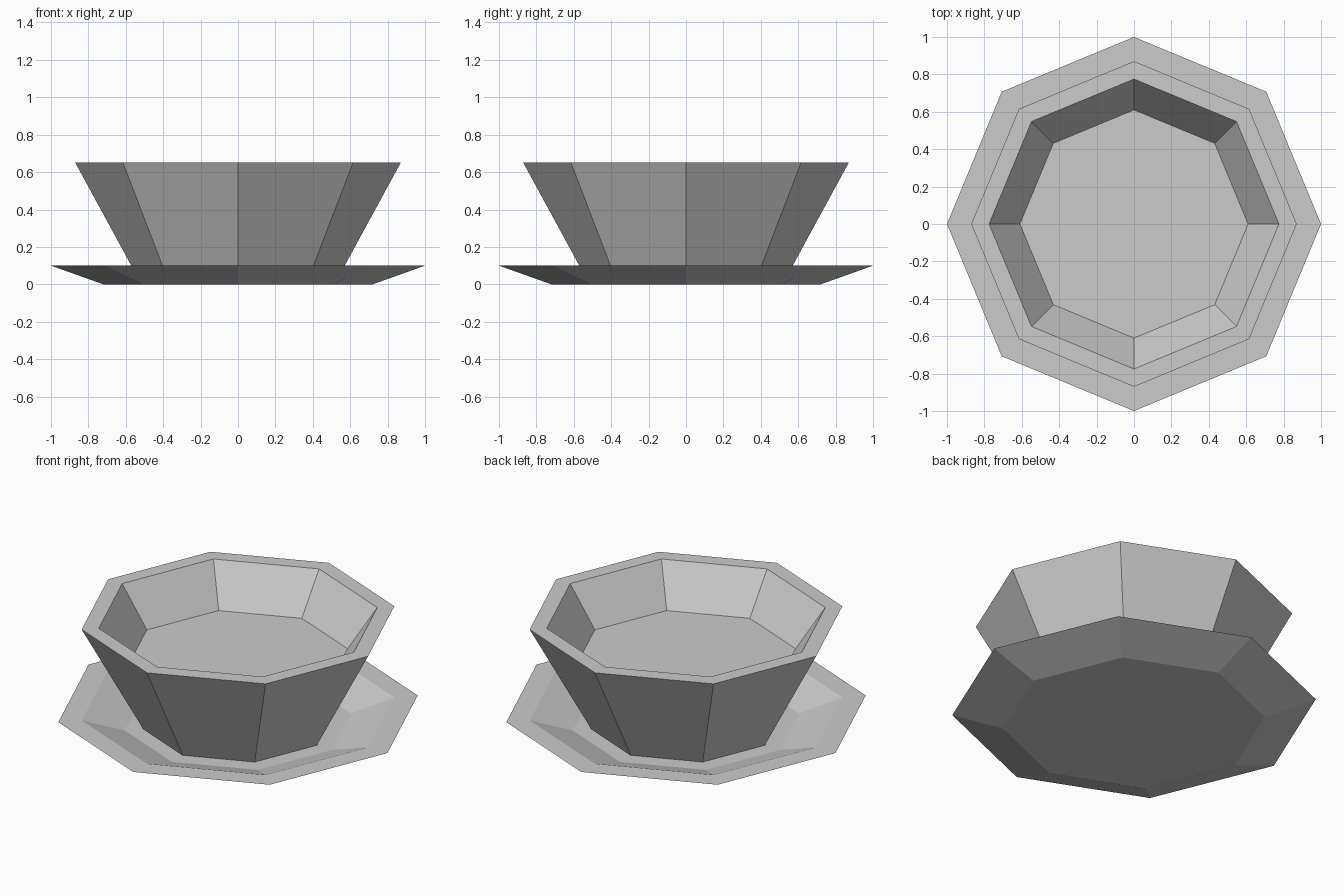
import bpy
import bmesh
from math import cos, sin, pi

cube = bpy.data.objects.get("Cube")
if cube:
    bpy.data.objects.remove(cube)

SIDES = 8


def make_material(name, colour):
    mat = bpy.data.materials.new(name)
    mat.use_nodes = True
    mat.diffuse_color = colour
    mat.node_tree.nodes["Principled BSDF"].inputs["Base Color"].default_value = colour
    return mat


def lathe(name, profile, mat):
    """Sweep (radius, height) points into a closed, flat-sided vessel."""
    bm = bmesh.new()
    rings = []
    for r, z in profile:
        angles = [2 * pi * i / SIDES for i in range(SIDES)]
        rings.append([bm.verts.new((r * cos(a), r * sin(a), z)) for a in angles])
    for low, high in zip(rings, rings[1:]):
        for i in range(SIDES):
            j = (i + 1) % SIDES
            bm.faces.new((low[i], low[j], high[j], high[i]))
    bm.faces.new(rings[0][::-1])
    bm.faces.new(rings[-1])
    bmesh.ops.recalc_face_normals(bm, faces=bm.faces)
    mesh = bpy.data.meshes.new(name)
    bm.to_mesh(mesh)
    bm.free()
    mesh.materials.append(mat)
    obj = bpy.data.objects.new(name, mesh)
    bpy.context.collection.objects.link(obj)
    return obj


grey = make_material("light_grey", (0.6, 0.6, 0.6, 1))

# Shallow dish: base, sloped outside, flat rim, sloped inside, floor
lathe("saucer", [(0.72, 0), (1, 0.1), (0.87, 0.1), (0.63, 0.02)], grey)

# Flared pot standing on the dish floor, with a raised inner floor
lathe("pot", [(0.527, 0.02), (0.87, 0.65), (0.775, 0.65), (0.61, 0.414)], grey)
